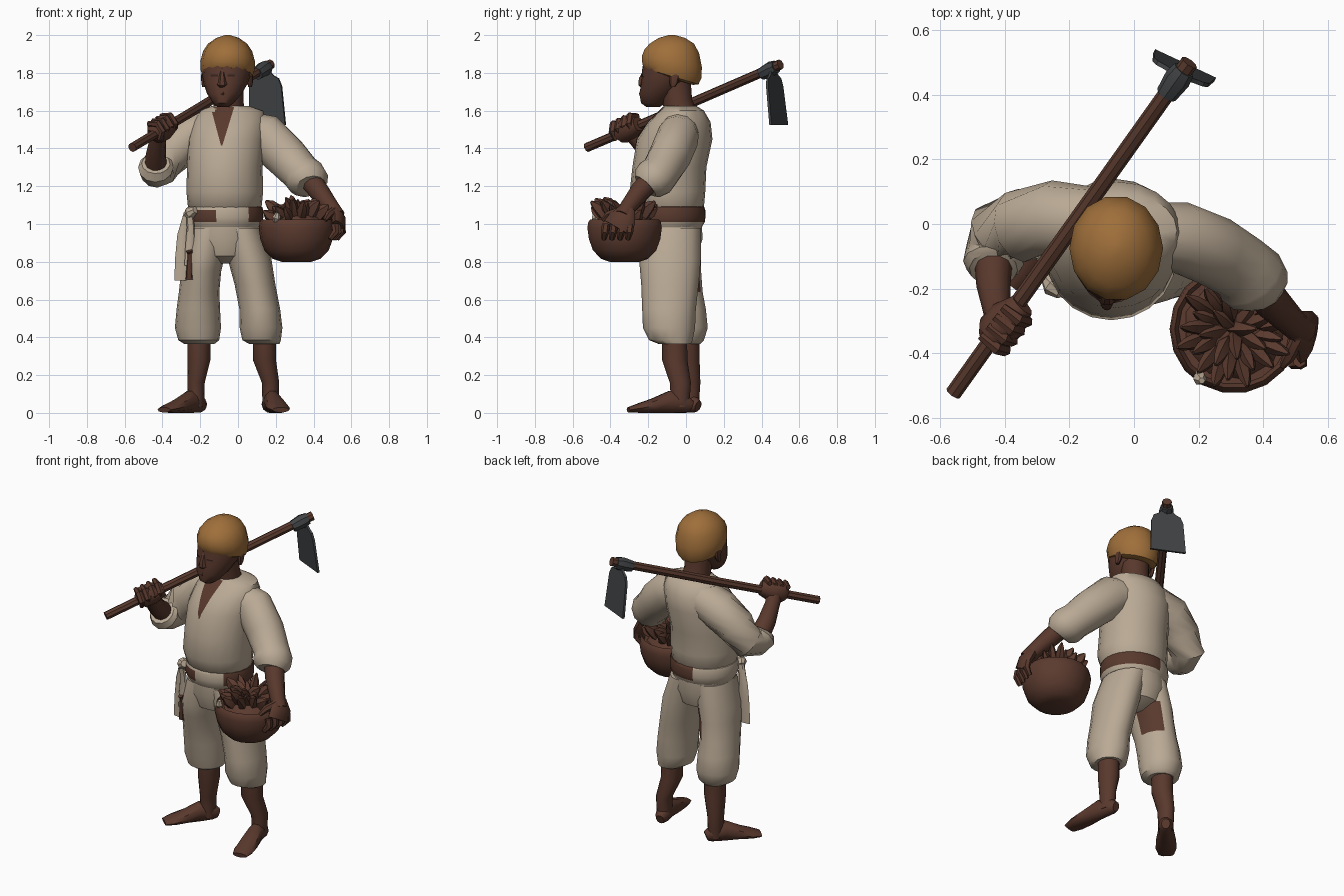
import bpy, bmesh, math, random
from mathutils import Vector
from mathutils.bvhtree import BVHTree

random.seed(4)
V = Vector


def mat(name, rgb):
    m = bpy.data.materials.new(name)
    m.diffuse_color = (*rgb, 1)
    return m


SKIN = mat("dark skin", (0.10, 0.04, 0.026))
CLOTH = mat("cream cloth", (0.49, 0.40, 0.30))
CAP = mat("ochre cap", (0.35, 0.16, 0.043))
WOOD = mat("brown wood", (0.10, 0.042, 0.027))
RUST = mat("russet weave", (0.105, 0.043, 0.028))
METAL = mat("dark iron", (0.053, 0.056, 0.059))
SHADE = mat("deep brown", (0.04, 0.017, 0.012))


def finish(name, bm, *mats):
    bmesh.ops.recalc_face_normals(bm, faces=bm.faces)
    me = bpy.data.meshes.new(name)
    bm.to_mesh(me)
    bm.free()
    ob = bpy.data.objects.new(name, me)
    bpy.context.collection.objects.link(ob)
    for m in mats:
        me.materials.append(m)
    return ob


def skin(name, rings, *mats):
    """Bridge equal rings of points and close both ends."""
    bm = bmesh.new()
    vs = [[bm.verts.new(p) for p in r] for r in rings]
    n = len(vs[0])
    for a, b in zip(vs, vs[1:]):
        for i in range(n):
            j = (i + 1) % n
            bm.faces.new((a[i], a[j], b[j], b[i]))
    bm.faces.new(vs[0])
    bm.faces.new(vs[-1])
    return finish(name, bm, *mats)


def stack(name, rings, *mats, n=16):
    """Horizontal ellipses: (x, y, z, rx, ry)."""
    ang = [2 * math.pi * i / n for i in range(n)]
    return skin(name, [[V((x + rx * math.cos(a), y + ry * math.sin(a), z)) for a in ang]
                       for x, y, z, rx, ry in rings], *mats)


def tube(name, path, *mats, n=10, up=(0, 0, 1)):
    """Ellipses across a path: (x, y, z, half_width, half_height)."""
    pts = [V(p[:3]) for p in path]
    rings = []
    for i, p in enumerate(pts):
        t = (pts[min(i + 1, len(pts) - 1)] - pts[max(i - 1, 0)]).normalized()
        s = t.cross(V(up)).normalized()
        b = s.cross(t)
        ra, rb = path[i][3], path[i][-1]
        rings.append([p + s * ra * math.cos(k * 2 * math.pi / n) + b * rb * math.sin(k * 2 * math.pi / n)
                      for k in range(n)])
    return skin(name, rings, *mats)


def paint(ob, rule, index=1):
    for f in ob.data.polygons:
        if rule(f.center, f.normal):
            f.material_index = index


def front_plate(name, target, corners, material, steps=6):
    """Thin triangle or quad (x, z corners) laid on the front of a part."""
    bm = bmesh.new()
    bm.from_mesh(target.data)
    tree = BVHTree.FromBMesh(bm)
    bm.free()
    bm = bmesh.new()
    a, b, c, d = [V(p) for p in corners]
    grid = []
    for i in range(steps + 1):
        row = []
        for j in range(steps + 1):
            u, w = i / steps, j / steps
            p = a.lerp(b, u).lerp(d.lerp(c, u), w)
            hit = tree.ray_cast(V((p.x, -2, p.y)), V((0, 1, 0)))[0]
            row.append(bm.verts.new((p.x, (hit.y if hit else -0.12) - 0.005, p.y)))
        grid.append(row)
    for i in range(steps):
        for j in range(steps):
            bm.faces.new((grid[i][j], grid[i + 1][j], grid[i + 1][j + 1], grid[i][j + 1]))
    bmesh.ops.remove_doubles(bm, verts=bm.verts, dist=0.0005)
    return finish(name, bm, material)


# Shirt body and neckline
shirt = stack("shirt", [(-.07, -.085, 1.06, .17, .155), (-.07, -.085, 1.09, .195, .18),
                        (-.07, -.098, 1.17, .203, .2), (-.07, -.088, 1.3, .2, .196),
                        (-.06, -.06, 1.45, .205, .2), (-.045, -.035, 1.54, .195, .165),
                        (-.035, -.02, 1.6, .168, .115), (-.04, -.03, 1.625, .1, .085)], CLOTH, n=20)
front_plate("neck_opening", shirt, [(-.145, 1.62), (-.02, 1.62), (-.083, 1.415), (-.09, 1.415)], SKIN)

# Sleeves with rolled cuffs
tube("sleeve_basket_arm", [(.02, -.03, 1.505, .095), (.14, -.04, 1.465, .11, .122), (.25, -.085, 1.36, .11, .118),
                           (.33, -.135, 1.275, .105, .105), (.36, -.165, 1.245, .113, .11),
                           (.378, -.195, 1.22, .108, .1), (.385, -.215, 1.2, .08, .075)], CLOTH, n=12)
tube("sleeve_hoe_arm", [(-.13, 0, 1.5, .115), (-.25, .015, 1.465, .12), (-.35, -.005, 1.38, .115),
                        (-.42, -.025, 1.29, .10), (-.432, -.08, 1.28, .088), (-.435, -.12, 1.3, .094),
                        (-.435, -.14, 1.32, .075)], CLOTH, n=12, up=(.5, 0, 1))

# Forearms
tube("forearm_hoe", [(-.435, -.1, 1.29, .06), (-.435, -.19, 1.37, .053), (-.425, -.26, 1.45, .044),
                     (-.41, -.3, 1.5, .05)], SKIN)
tube("forearm_basket", [(.37, -.17, 1.25, .06), (.43, -.245, 1.17, .056), (.495, -.31, 1.085, .045),
                        (.525, -.335, 1.04, .045)], SKIN)

# Fist gripping the handle
tube("fist", [(-.46, -.355, 1.47, .03), (-.435, -.34, 1.485, .062), (-.39, -.295, 1.51, .065),
              (-.345, -.25, 1.53, .04)], SKIN)
for i in range(4):
    s = i * .028
    x, y, z = -.445 + s * .8, -.365 + s * 1.05, 1.48 + s * .5
    tube("fist_finger", [(x - .03, y + .02, z + .05, .014), (x + .02, y - .02, z + .05, .02),
                         (x + .045, y - .025, z + .01, .02), (x + .03, y - .005, z - .035, .013)],
         SKIN, n=6, up=(.58, .81, .1))

# Hand holding the basket
tube("basket_hand", [(.505, -.31, 1.08, .045, .035), (.532, -.335, 1.03, .075, .036),
                     (.535, -.365, .98, .08, .026)], SKIN, up=(1, -.3, 0))
for i in range(4):
    y = -.295 - i * .043
    x = .548 - i * .012
    tube("basket_finger", [(x, y, 1.0, .021), (x + .006, y - .005, .96, .021),
                           (x - .025, y - .012, .92, .013)], SKIN, n=6, up=(1, 0, 0))
tube("basket_thumb", [(.51, -.35, 1.07, .022), (.48, -.41, 1.05, .02), (.46, -.44, 1.02, .011)], SKIN, n=6)

# Neck and head
tube("neck", [(-.045, -.02, 1.54, .09), (-.05, -.045, 1.65, .078), (-.055, -.06, 1.76, .085)], SKIN, n=12, up=(0, 1, 0))
head = stack("head", [(-.08, -.175, 1.62, .03, .035), (-.078, -.17, 1.64, .055, .068),
                      (-.072, -.145, 1.69, .092, .102), (-.065, -.115, 1.75, .12, .12),
                      (-.058, -.09, 1.82, .132, .142), (-.055, -.08, 1.88, .125, .14)], SKIN)
tube("nose", [(-.083, -.215, 1.815, .012), (-.084, -.235, 1.765, .018), (-.084, -.238, 1.738, .026, .016),
              (-.083, -.222, 1.725, .018, .012)], SKIN, n=6, up=(0, 1, 0))
tube("lips", [(-.115, -.226, 1.688, .006), (-.08, -.239, 1.69, .011), (-.045, -.226, 1.688, .006)], SKIN, n=6)
for s in (-1, 1):
    front_plate("eye", head, [(-.08 + s * .025, 1.782), (-.08 + s * .065, 1.782),
                              (-.08 + s * .065, 1.79), (-.08 + s * .025, 1.792)], SHADE, 2)
    ex = -.058 + s * .122
    stack("ear", [(ex, -.07, 1.725, .01, .012), (ex, -.065, 1.745, .014, .022),
                  (ex, -.06, 1.785, .016, .028), (ex, -.06, 1.81, .01, .02)], SKIN, n=8)

# Round cap, dipping at the back
cap = stack("cap", [(-.055, -.085, 1.77, .11, .125), (-.055, -.08, 1.782, .132, .15),
                    (-.055, -.075, 1.815, .143, .161),
                    (-.055, -.075, 1.86, .145, .163), (-.055, -.075, 1.915, .13, .148),
                    (-.055, -.075, 1.955, .103, .12), (-.055, -.075, 1.985, .06, .072),
                    (-.055, -.075, 2.0, .014, .018)], CAP, n=14)
for v in cap.data.vertices:
    v.co.z -= .3 * (v.co.y + .075) * max(0, min(1, (1.95 - v.co.z) / .15))

# Trousers
stack("trouser_seat", [(-.075, -.08, .79, .05, .06), (-.072, -.08, .83, .15, .14),
                       (-.07, -.08, .92, .19, .17), (-.07, -.08, 1.04, .18, .165)], CLOTH, n=18)
leg = stack("trouser_leg_hoe_side", [(-.205, -.01, .365, .08, .085), (-.208, -.015, .385, .108, .11),
                                     (-.212, -.015, .45, .122, .13), (-.21, -.03, .55, .115, .135),
                                     (-.206, -.05, .64, .107, .138), (-.195, -.07, .75, .106, .15),
                                     (-.182, -.08, .83, .112, .16),
                                     (-.15, -.08, .98, .105, .15)], CLOTH, WOOD)
paint(leg, lambda c, n: n.x > .5 and n.y > .05 and .64 < c.z < .8)
stack("trouser_leg_basket_side", [(.14, -.06, .365, .08, .085), (.125, -.08, .385, .102, .115),
                                  (.122, -.09, .45, .113, .138), (.115, -.09, .55, .108, .142),
                                  (.09, -.085, .68, .108, .152), (.06, -.085, .82, .116, .164),
                                  (.01, -.08, .98, .11, .16)], CLOTH)

# Sash: cream in front and on one side, brown elsewhere
sash = stack("sash", [(-.07, -.083, .985, .186, .168), (-.07, -.083, 1.01, .2, .182),
                      (-.07, -.083, 1.035, .204, .186), (-.07, -.083, 1.075, .203, .185),
                      (-.07, -.083, 1.09, .198, .18), (-.07, -.083, 1.1, .18, .165)], CLOTH, WOOD, n=28)
paint(sash, lambda c, n: (c.y > -.16 and c.x > -.13 and c.z > 1.0) or (c.x > .04 and c.z > 1.0)
      or (-.25 < c.x < -.13 and c.y < -.1 and 1.02 < c.z < 1.08))
tube("sash_knot", [(-.27, -.17, 1.05, .02), (-.25, -.19, 1.06, .036), (-.225, -.215, 1.075, .02)], CLOTH, n=8)
for x, y, top, bottom, w, m in ((-.295, -.16, 1.06, .70, .042, CLOTH), (-.255, -.19, 1.06, .78, .028, CLOTH),
                                (-.258, -.195, .86, .705, .02, WOOD)):
    mid = (top + bottom) / 2
    tube("sash_tail", [(x * .3 - .18, y - .01, top, .018, .016), (x + .005, y, mid + .06, w * .75, .014),
                       (x, y, mid - .06, w * .9, .012), (x, y, bottom, w, .008)], m, n=8, up=(0, 1, 0))

# Calves and feet, turned outwards
for side, cx, cy, ax, ay, dx, dy in (("hoe_side", -.207, .005, -.222, .02, -.68, -.8),
                                     ("basket_side", .14, -.06, .172, -.03, .22, -1.1)):
    stack("calf_" + side, [(ax, ay, .03, .042, .048), (ax, ay, .1, .044, .052), (ax, ay, .16, .046, .056),
                           (cx, cy, .28, .061, .067), (cx, cy, .42, .062, .066)], SKIN, n=12)
    path = [(-.055, .035, .025, .03), (-.03, .045, .042, .045), (.05, .058, .045, .062),
            (.13, .038, .058, .04), (.2, .025, .06, .026), (.25, .016, .045, .014)]
    foot = tube("foot_" + side, [(ax + dx * t, ay + dy * t, z, w, h) for t, z, w, h in path], SKIN)
    for v in foot.data.vertices:
        v.co.z = max(v.co.z, 0)

# Basket and its heaped contents
BX, BY = .31, -.325
stack("basket", [(BX, BY, z, r, r) for z, r in ((.8, .08), (.815, .125), (.86, .17), (.92, .192), (.98, .2),
                                              (1.01, .195), (1.025, .184), (1.0, .172))], RUST, n=18)
stack("heap", [(BX, BY, .98, .17, .17), (BX, BY, 1.03, .14, .14), (BX, BY, 1.07, .07, .07)], RUST, n=9)
for i in range(30):
    a = i * 2.4
    r = .15 * math.sqrt((i + .5) / 30)
    rise = 1.155 - .4 * r + random.uniform(-.035, .025)
    c, s = math.cos(a), math.sin(a)
    r2 = min(r + .05, .185)
    tube("pod", [(BX + c * r * .4, BY + s * r * .4, .98, .02, .015),
                 (BX + c * r * .85, BY + s * r * .85, (1.0 + rise) / 2, .042, .026),
                 (BX + c * (r + r2) / 2, BY + s * (r + r2) / 2, rise - .02, .028, .018),
                 (BX + c * r2, BY + s * r2, rise, .007, .005)], RUST, n=5, up=(-s, c, .3))
tube("pale_tuft", [(.2, -.46, 1.0, .012), (.205, -.48, 1.035, .022), (.21, -.485, 1.06, .01)], CLOTH, n=6, up=(0, 1, 0))

# Hoe
tube("hoe_handle", [(-.56, -.525, 1.405, .025), (-.2, -.02, 1.62, .026), (.12, .43, 1.815, .026),
                    (.172, .5, 1.845, .028)], WOOD, n=8)
tube("hoe_socket", [(.1, .4, 1.795, .034), (.135, .45, 1.82, .042), (.155, .477, 1.832, .035)], METAL, n=8)
bm = bmesh.new()
top, drop, across = V((.138, .455, 1.81)), V((.016, .03, -.285)), V((.9, -.42, 0))
outline = [(-.03, 0), (-.05, .08), (-.08, .14), (-.095, .28), (-.105, 1)]
outline += [(-u, w) for u, w in reversed(outline)]
face = bm.faces.new([bm.verts.new(top + across * u + drop * w) for u, w in outline])
ext = bmesh.ops.extrude_face_region(bm, geom=[face])
bmesh.ops.translate(bm, vec=V((.006, .012, 0)),
                    verts=[g for g in ext["geom"] if isinstance(g, bmesh.types.BMVert)])
finish("hoe_blade", bm, METAL)

# Soft shading with crisp folds
for ob in bpy.data.objects:
    ob.select_set(True)
    bpy.context.view_layer.objects.active = ob
bpy.ops.object.shade_smooth_by_angle(angle=math.radians(38))
